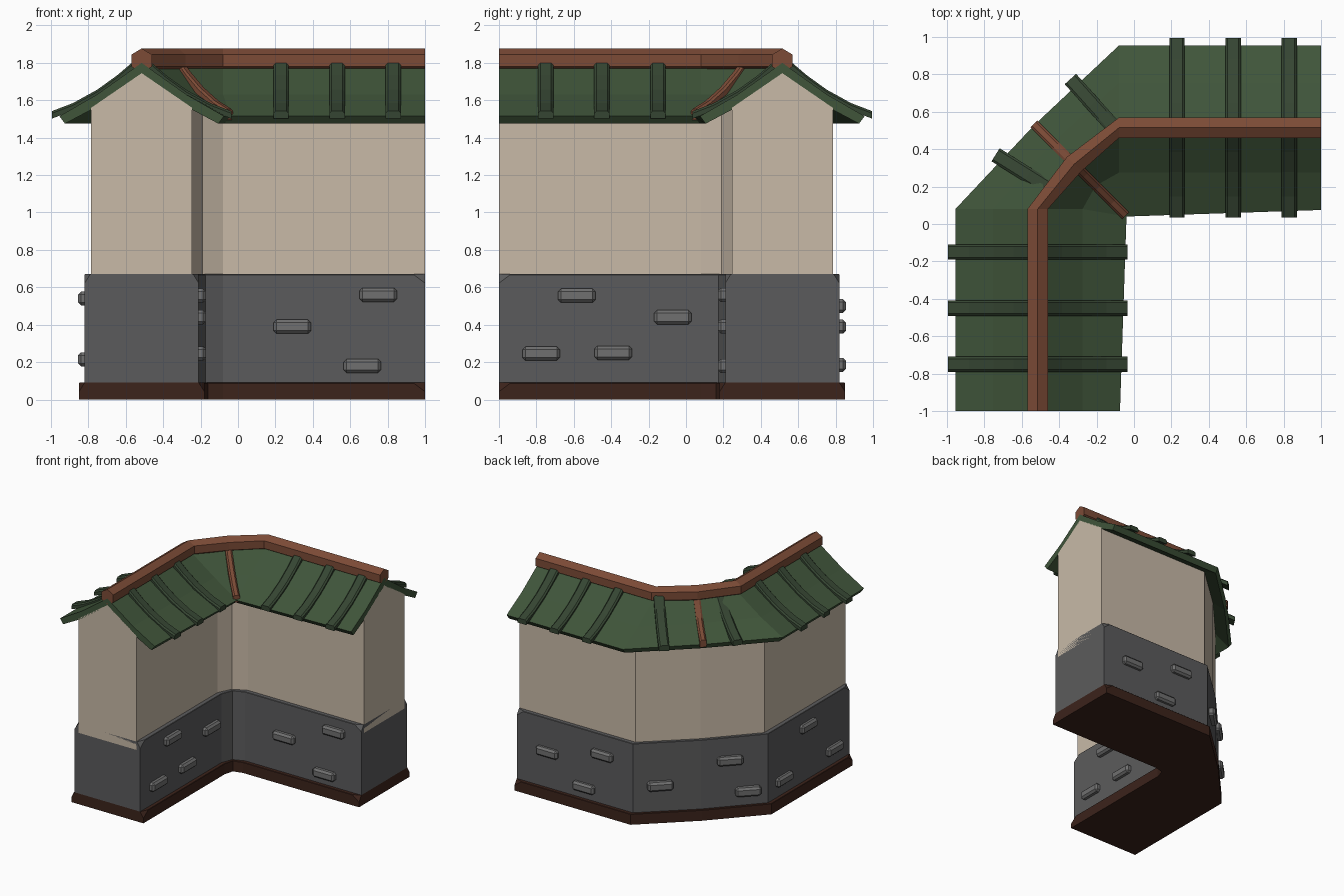
import bpy, bmesh, math
from mathutils import Vector

if "Cube" in bpy.data.objects:
    bpy.data.objects.remove(bpy.data.objects["Cube"])


def material(name, rgb):
    m = bpy.data.materials.new(name)
    m.diffuse_color = (*rgb, 1)
    m.use_nodes = True
    m.node_tree.nodes["Principled BSDF"].inputs["Base Color"].default_value = m.diffuse_color
    return m


PLASTER = material("plaster", (0.58, 0.49, 0.39))
STONE = material("stone", (0.105, 0.105, 0.107))
BRICK = material("brick", (0.16, 0.16, 0.16))
WOOD = material("dark_wood", (0.045, 0.017, 0.011))
GREEN = material("roof_green", (0.05, 0.09, 0.042))
TILE = material("tile_green", (0.036, 0.06, 0.032))
CLAY = material("clay", (0.2, 0.07, 0.037))


def make(name, verts, faces, mat):
    me = bpy.data.meshes.new(name)
    me.from_pydata([tuple(v) for v in verts], [], faces)
    bm = bmesh.new()
    bm.from_mesh(me)
    bmesh.ops.remove_doubles(bm, verts=bm.verts, dist=1e-5)
    bmesh.ops.recalc_face_normals(bm, faces=bm.faces)
    bm.to_mesh(me)
    bm.free()
    me.materials.append(mat)
    ob = bpy.data.objects.new(name, me)
    bpy.context.collection.objects.link(ob)
    return ob


def loft(name, rings, mat):
    """Skin matching closed rings and cap both ends."""
    n = len(rings[0])
    verts = [v for r in rings for v in r]
    faces = [(i * n + j, i * n + (j + 1) % n, (i + 1) * n + (j + 1) % n, (i + 1) * n + j)
             for i in range(len(rings) - 1) for j in range(n)]
    faces += [tuple(range(n)), tuple(range(len(verts) - n, len(verts)))]
    return make(name, verts, faces, mat)


# Stations along the L-shaped centre line: point, outward direction
R, K = 0.515, 0.08
STATIONS = [((-R, -1), (-1, 0)), ((-R, K), (-1, 0)), ((-0.32, 0.32), (-0.48, 0.48)),
            ((-K, R), (0, 1)), ((1, R), (0, 1))]
NEAR_ENDS = [STATIONS[0], ((-R, -0.94), (-1, 0)), *STATIONS[1:4], ((0.94, R), (0, 1)), STATIONS[4]]


def ring(station, profile):
    (x, y), (dx, dy) = station
    return [Vector((x + d * dx, y + d * dy, z)) for d, z in profile]


def plinth(name, w, z0, z1, cut, mat):
    """Straight-sided course whose top corners are chamfered at the arm ends."""
    def prof(c, e):
        return [(-w, z0), (w, z0), (w, z1 - e), (w - c, z1), (-w + c, z1), (-w, z1 - e)]
    rings = [ring(s, prof(cut, cut * 1.6) if i in (0, 6) else prof(0.003, 0.003))
             for i, s in enumerate(NEAR_ENDS)]
    return loft(name, rings, mat)


# Walls in three courses
plinth("base_board", 0.335, 0, 0.09, 0.03, WOOD)
plinth("stone_course", 0.305, 0.08, 0.67, 0.03, STONE)
gable = [(-0.27, 0.6), (0.27, 0.6), (0.27, 1.56), (0, 1.745), (-0.27, 1.56)]
loft("plaster_wall", [ring(s, gable) for s in STATIONS], PLASTER)

# Roof slab, with its inner eaves meeting in the valley corner
top = [(0.44, 1.515), (0.24, 1.63), (0, 1.80)]
low = [(0.25, 1.56), (0.41, 1.475)]
roof = top + [(-d, z) for d, z in top[1::-1]] + [(-d, z) for d, z in low[::-1]] + [(0, 1.735)] + low
rings = []
for i, s in enumerate(STATIONS):
    r = ring(s, roof)
    if i in (1, 2, 3):
        for k, c in ((4, 0.04), (5, 0.075)):
            r[k].x, r[k].y = -c, c
    rings.append(r)
loft("roof", rings, GREEN)

# Ridge beam: hexagon section with a point on top
hexagon = [(0.063 * math.sin(a), 1.812 + 0.065 * math.cos(a))
           for a in (i * math.pi / 3 for i in range(6))]
scale_mid = [(d / 0.68, z) for d, z in hexagon]
loft("ridge_beam", [ring(s, scale_mid if i == 2 else hexagon) for i, s in enumerate(STATIONS)], CLAY)


# Curved strips lying on the roof slope
def strip(name, a, b, width, zs, thick, mat):
    a, b = Vector((*a, 0)), Vector((*b, 0))
    side = (b - a).normalized().cross(Vector((0, 0, 1))) * width / 2
    rings = []
    for t, z in zs:
        c = a.lerp(b, t)
        bev = 0.012
        s2 = side * (1 - 2 * bev / width)
        up, dn = Vector((0, 0, z)), Vector((0, 0, z - thick))
        rings.append([c - side + dn, c + side + dn, c + side + up - Vector((0, 0, bev)),
                      c + s2 + up, c - s2 + up, c - side + up - Vector((0, 0, bev))])
    return loft(name, rings, mat)


SLOPE = [(0, 1.82), (0.22, 1.735), (0.46, 1.657), (0.75, 1.585), (1, 1.542)]
for n, u in enumerate((0.23, 0.53, 0.83)):
    for side, label in ((1, "outer"), (-1, "inner")):
        p, q = R + side * 0.03, R + side * 0.48
        v = u - 0.08
        strip(f"roof_tile_x_{label}_{n}", (u, p), (u, q), 0.082, SLOPE, 0.04, TILE)
        strip(f"roof_tile_y_{label}_{n}", (-p, -v + 0.0), (-q, -v + 0.0), 0.082, SLOPE, 0.04, TILE)
CORNER = [(t, z + 0.005) for t, z in SLOPE]
strip("corner_tile_left", (-0.42, 0.17), (-0.74, 0.37), 0.082, CORNER, 0.045, TILE)
strip("corner_tile_back", (-0.12, 0.53), (-0.34, 0.775), 0.082, CORNER, 0.045, TILE)

# Clay hip and valley beams on the diagonal
HIP = [(t, z + 0.012) for t, z in SLOPE]
strip("hip_beam", (-0.32, 0.32), (-0.535, 0.535), 0.052, HIP, 0.06, CLAY)
strip("valley_beam", (-0.32, 0.32), (-0.045, 0.045), 0.052, HIP, 0.06, CLAY)


# Raised bricks on the stone course
def brick(name, x, y, z, angle):
    bpy.ops.mesh.primitive_cube_add(size=1, location=(x, y, z), rotation=(0, 0, angle))
    ob = bpy.context.object
    ob.name = name
    for v in ob.data.vertices:
        v.co = Vector((v.co.x * 0.2, v.co.y * 0.08, v.co.z * 0.075))
    bev = ob.modifiers.new("bevel", "BEVEL")
    bev.width, bev.segments = 0.016, 1
    ob.data.materials.append(BRICK)


IN, OUT = 0.21, 0.815
for n, (u, z) in enumerate([(0.75, 0.56), (0.29, 0.39), (0.665, 0.18)]):
    brick(f"brick_front_{n}", u, IN, z, 0)
for n, (u, z) in enumerate([(-0.585, 0.555), (-0.07, 0.44), (-0.775, 0.245), (-0.39, 0.25)]):
    brick(f"brick_inner_{n}", -IN, u, z, math.pi / 2)
for n, (u, z) in enumerate([(0.71, 0.39), (0.2, 0.5), (0.37, 0.185)]):
    brick(f"brick_back_{n}", u, OUT, z, 0)
for n, (u, z) in enumerate([(-0.12, 0.215), (-0.44, 0.54), (-0.79, 0.215)]):
    brick(f"brick_left_{n}", -OUT, u, z, math.pi / 2)
a, b = Vector((-K, 0.82)), Vector((-0.82, K))
for n, (t, z) in enumerate([(0.2, 0.31), (0.715, 0.48), (0.85, 0.21)]):
    p = a.lerp(b, t) + Vector((-0.01, 0.01))
    brick(f"brick_corner_{n}", p.x, p.y, z, math.pi / 4)
